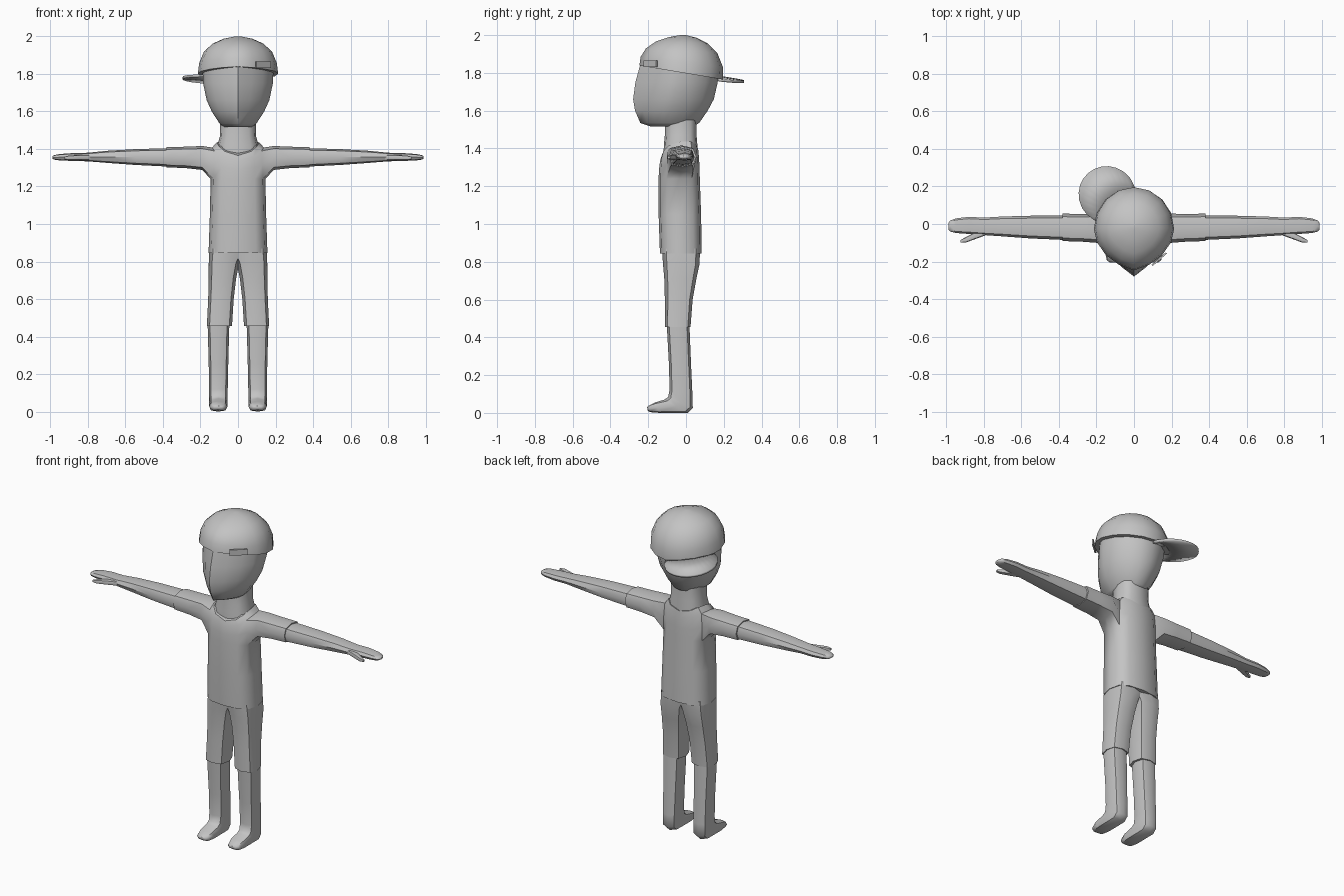
import bpy, bmesh, math
from mathutils import Vector

grey = bpy.data.materials.new("plain grey")
grey.diffuse_color = (0.55, 0.55, 0.55, 1)


def finish(name, bm, mirror=False, crease=45):
    bmesh.ops.recalc_face_normals(bm, faces=bm.faces[:])
    mesh = bpy.data.meshes.new(name)
    bm.to_mesh(mesh)
    bm.free()
    mesh.materials.append(grey)
    ob = bpy.data.objects.new(name, mesh)
    bpy.context.collection.objects.link(ob)
    bpy.ops.object.select_all(action='DESELECT')
    ob.select_set(True)
    bpy.context.view_layer.objects.active = ob
    bpy.ops.object.shade_smooth_by_angle(angle=math.radians(crease))
    if mirror:
        ob.modifiers.new("Mirror", 'MIRROR')
    return ob


def loft(rows, n=8, axis=(1, 0, 0), power=0.7, ridge=0.0, skip=()):
    """Rows: x, front y, front z, back y, back z, half width along axis, rise of the sides.
    ridge pulls the front of each ring towards a point; skip holds (ring, side) holes."""
    bm = bmesh.new()
    rings = []
    for x, yf, zf, yb, zb, w, *rise in rows:
        mid = Vector((x, (yf + yb) / 2, (zf + zb) / 2))
        v = Vector((0, (yb - yf) / 2, (zb - zf) / 2))
        ring = []
        for j in range(n):
            a = 2 * math.pi * j / n
            c = math.copysign(abs(math.cos(a)) ** power, math.cos(a))
            s = math.copysign(abs(math.sin(a)) ** power, math.sin(a))
            if s < 0:
                s += ridge * (-(1 - abs(c)) - s)
            co = mid + v * s + Vector(axis) * (w * c)
            co.z += (rise[0] if rise else 0) * c * c
            ring.append(bm.verts.new(co))
        rings.append(ring)
    for i in range(len(rings) - 1):
        for j in range(n):
            if (i, j) not in skip:
                k = (j + 1) % n
                bm.faces.new((rings[i][j], rings[i][k], rings[i + 1][k], rings[i + 1][j]))
    bm.faces.new(rings[0])
    bm.faces.new(rings[-1])
    return bm, rings


# Shirt: torso with open armholes, then sleeves grown from them
holes = {(i, j) for i in (2, 3) for j in (11, 0, 5, 6)}
bm, r = loft([(0, -.138, .845, .083, .845, .157),
              (0, -.145, 1.05, .08, 1.05, .15),
              (0, -.145, 1.24, .073, 1.24, .146),
              (0, -.143, 1.29, .072, 1.30, .145, .03),
              (0, -.137, 1.335, .068, 1.36, .138, .06),
              (0, -.128, 1.365, .064, 1.40, .113, .053)], n=12, skip=holes)
loop = [(-1, -1), (0, -1), (1, -1), (1, 0), (1, 1), (0, 1), (-1, 1), (-1, 0)]
for base, sx in ((0, 1), (6, -1)):
    prev = [r[3 + dz][(base + sx * dy) % 12] for dy, dz in loop]
    bm.verts.remove(r[3][base])
    for x, yc, ry, zc, rz in ((.19, -.023, .078, 1.352, .064), (.28, -.02, .074, 1.355, .057),
                              (.38, -.018, .073, 1.356, .054)):
        ring = []
        for dy, dz in loop:
            f = 0.78 if dy and dz else 1
            ring.append(bm.verts.new((sx * x, yc + ry * dy * f, zc + rz * dz * f)))
        for j in range(8):
            k = (j + 1) % 8
            bm.faces.new((prev[j], prev[k], ring[k], ring[j]))
        prev = ring
    bm.faces.new(prev)
finish("shirt", bm)

# Arms with flat mitten hands, and thumbs
bm, _ = loft([(.37, -.085, 1.355, .046, 1.355, .049),
              (.55, -.077, 1.357, .044, 1.357, .042),
              (.70, -.066, 1.358, .040, 1.358, .032),
              (.80, -.059, 1.357, .034, 1.357, .023),
              (.88, -.053, 1.357, .038, 1.357, .021),
              (.95, -.048, 1.356, .030, 1.356, .017),
              (.98, -.040, 1.355, .018, 1.355, .012),
              (.99, -.028, 1.355, .004, 1.355, .006)], axis=(0, 0, 1))
finish("arms", bm, True)
bm, _ = loft([(.78, -.056, 1.355, -.02, 1.355, .014),
              (.85, -.082, 1.354, -.045, 1.354, .014),
              (.90, -.100, 1.353, -.072, 1.353, .012),
              (.925, -.099, 1.352, -.085, 1.352, .007)], axis=(0, 0, 1))
finish("thumbs", bm, True)

# Trouser legs, overlapping at the hips
bm, _ = loft([(.099, -.112, .455, .024, .455, .067),
              (.091, -.112, .60, .035, .60, .068),
              (.083, -.115, .71, .055, .71, .073),
              (.075, -.122, .79, .072, .79, .081),
              (.055, -.127, .87, .074, .87, .098)])
finish("trousers", bm, True)

# Lower legs bending into feet
bm, _ = loft([(.104, -.102, .47, .018, .47, .058),
              (.104, -.090, .25, .027, .25, .052),
              (.105, -.087, .12, .034, .10, .050),
              (.105, -.095, .083, .036, .025, .049),
              (.105, -.115, .070, .010, 0, .050),
              (.105, -.165, .055, -.14, 0, .049),
              (.105, -.195, .040, -.19, .004, .040),
              (.105, -.206, .030, -.203, .012, .025)])
finish("lower_legs", bm, True)

# Neck
bm, _ = loft([(0, -.12, 1.34, .06, 1.37, .110),
              (0, -.117, 1.42, .060, 1.42, .109),
              (0, -.112, 1.47, .056, 1.47, .096),
              (0, -.112, 1.55, .056, 1.55, .095)], n=12)
finish("neck", bm)

# Head with a ridge down the face
bm, _ = loft([(0, -.19, 1.517, .04, 1.517, .075),
              (0, -.242, 1.535, .070, 1.535, .098),
              (0, -.270, 1.60, .115, 1.60, .140),
              (0, -.280, 1.66, .147, 1.66, .167),
              (0, -.268, 1.75, .168, 1.75, .186),
              (0, -.238, 1.86, .170, 1.83, .190)], n=16, power=1, ridge=.5)
finish("head", bm)

# Cap crown, tilted down at the back
bm, _ = loft([(0, -.247, 1.839, .195, 1.765, .214),
              (0, -.240, 1.885, .196, 1.83, .207),
              (0, -.212, 1.930, .166, 1.905, .182),
              (0, -.158, 1.967, .115, 1.957, .135),
              (0, -.088, 1.990, .056, 1.986, .075),
              (0, -.03, 2.0, 0, 2.0, .015)], n=16, power=1, ridge=.2)
finish("cap_crown", bm)

# Cap brim, turned towards the back left
bm = bmesh.new()
pairs = []
for i in range(15):
    t = i / 7 - 1
    a = math.radians(131 + 42 * t)
    pair = []
    for rad in (.18, .205 + .167 * (1 - t * t) ** .9):
        x, y = rad * math.cos(a), rad * math.sin(a) - .01
        pair.append(bm.verts.new((x, y, 1.80 - .17 * y + .008 * (1 - 2 * t * t))))
    pairs.append(pair)
for p, q in zip(pairs, pairs[1:]):
    bm.faces.new((p[0], p[1], q[1], q[0]))
brim = finish("cap_brim", bm)
mod = brim.modifiers.new("Thickness", 'SOLIDIFY')
mod.thickness, mod.offset = .014, 0

# Cap strap plate, opposite the brim
bm = bmesh.new()
bmesh.ops.create_cube(bm, size=1)
bmesh.ops.scale(bm, vec=(.1, .009, .035), verts=bm.verts[:])
strap = finish("cap_strap", bm)
strap.location = (.134, -.188, 1.848)
strap.rotation_euler = (0, 0, math.radians(41))
